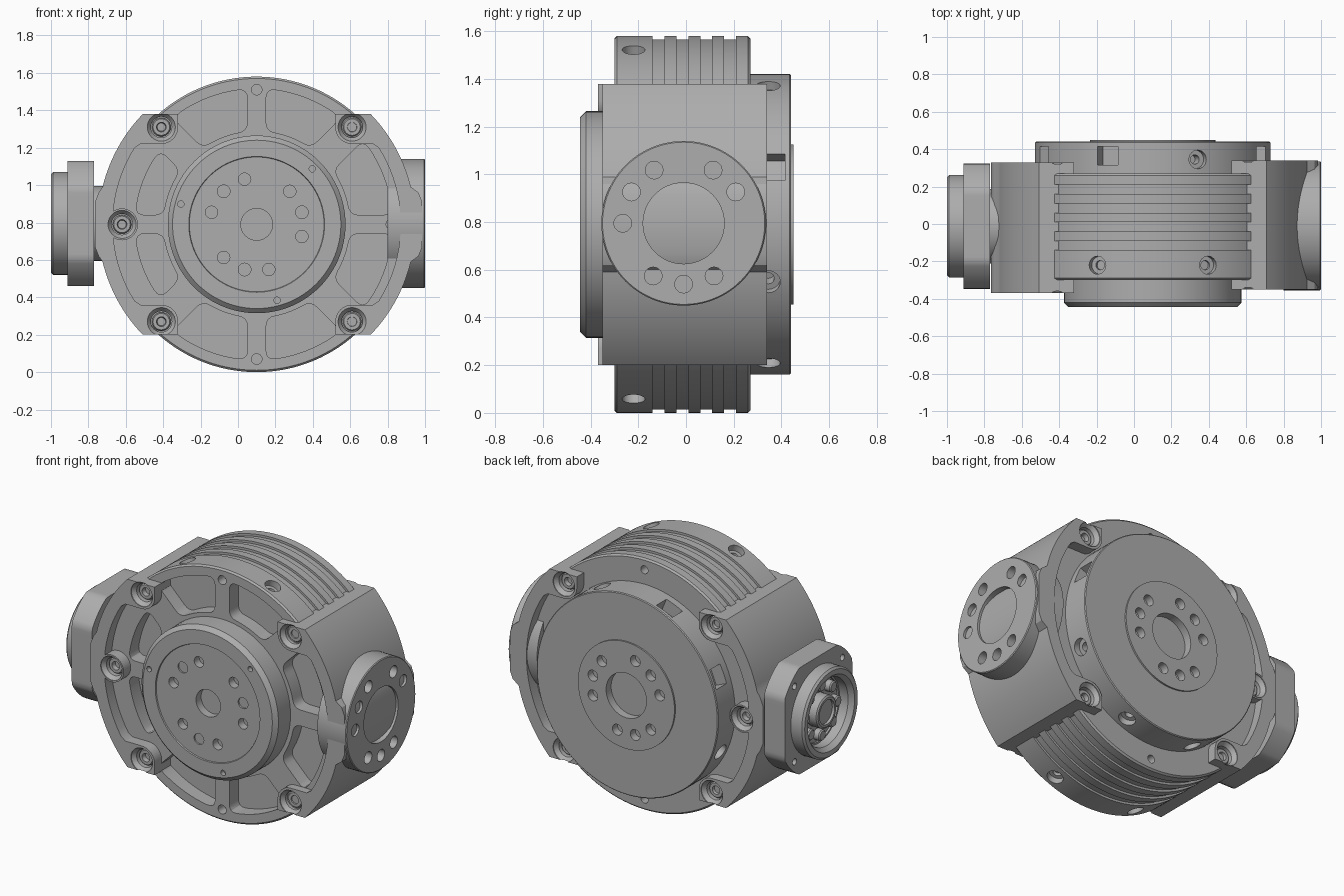
import bpy, bmesh
from math import sin, cos, asin, radians, pi
from mathutils import Vector, Matrix

if "Cube" in bpy.data.objects:
    bpy.data.objects.remove(bpy.data.objects["Cube"])

CX, CZ = 0.1, 0.79          # main axis, running along y
FRONT, BACK = Vector((0, -1, 0)), Vector((0, 1, 0))

grey = bpy.data.materials.new("machined grey")
grey.use_nodes = True
grey.diffuse_color = (0.42, 0.42, 0.42, 1)
grey.node_tree.nodes["Principled BSDF"].inputs["Base Color"].default_value = grey.diffuse_color


def turn(bm, profile, origin, direction, segs=32):
    """Closed solid of revolution; profile is (radius, distance along direction)."""
    m = Matrix.Translation(origin) @ Vector(direction).to_track_quat('Z', 'Y').to_matrix().to_4x4()
    rings = [[bm.verts.new(m @ Vector((r * cos(2 * pi * i / segs), r * sin(2 * pi * i / segs), t)))
              for i in range(segs)] for r, t in profile]
    for a, b in zip(rings, rings[1:]):
        for i in range(segs):
            j = (i + 1) % segs
            bm.faces.new((a[i], a[j], b[j], b[i]))
    bm.faces.new(rings[0])
    bm.faces.new(rings[-1])


def prism(bm, pts, lo, hi, axis='y'):
    """Extrude a flat outline along x or y."""
    def place(p, t):
        return (p[0], t, p[1]) if axis == 'y' else (t, p[0], p[1])
    a = [bm.verts.new(place(p, lo)) for p in pts]
    b = [bm.verts.new(place(p, hi)) for p in pts]
    bm.faces.new(a)
    bm.faces.new(b)
    for i in range(len(pts)):
        j = (i + 1) % len(pts)
        bm.faces.new((a[i], a[j], b[j], b[i]))


def make_object(name, bm):
    bmesh.ops.recalc_face_normals(bm, faces=bm.faces)
    me = bpy.data.meshes.new(name)
    bm.to_mesh(me)
    bm.free()
    ob = bpy.data.objects.new(name, me)
    bpy.context.collection.objects.link(ob)
    return ob


def finish(name, bm, cut=None):
    """Create the part, apply its cuts and shade it."""
    ob = make_object(name, bm)
    if cut:
        cutter = make_object(name + "_cutter", cut)
        cutter.hide_render = True
        mod = ob.modifiers.new("cuts", 'BOOLEAN')
        mod.operation, mod.solver, mod.object = 'DIFFERENCE', 'EXACT', cutter
        dg = bpy.context.evaluated_depsgraph_get()
        ob.data = bpy.data.meshes.new_from_object(ob.evaluated_get(dg))
        ob.modifiers.clear()
        bpy.data.objects.remove(cutter)
    ob.data.materials.clear()
    ob.data.materials.append(grey)
    bpy.ops.object.select_all(action='DESELECT')
    ob.select_set(True)
    bpy.context.view_layer.objects.active = ob
    bpy.ops.object.shade_smooth_by_angle(angle=radians(30))
    return ob


def polar(r, a, y=None):
    x, z = CX + r * cos(a), CZ + r * sin(a)
    return Vector((x, z)) if y is None else Vector((x, y, z))


def hole(bm, r, origin, direction, depth, segs=24):
    turn(bm, [(r, -0.03), (r, depth)], origin, direction, segs)


def pocket(a, b, wa, wb, r0, r1, rad=0.05):
    """Rounded sector between two spokes of half widths wa and wb."""
    def edge(r, first):
        return a + asin(wa / r) if first else b - asin(wb / r)
    pts = []
    for r, first in ((r1, True), (r1, False), (r0, False), (r0, True)):
        inward = rad if r == r0 else -rad
        s = 1 if first else -1
        c = polar(r, edge(r, first))
        on_side = polar(r + inward, edge(r + inward, first))
        on_arc = polar(r, edge(r, first) + s * rad / r)
        p, q = (on_side, on_arc) if first == (r == r1) else (on_arc, on_side)
        pts += [p * (1 - t) ** 2 + c * 2 * t * (1 - t) + q * t * t for t in (0, .25, .5, .75, 1)]
        if first == (r == r1):      # follow the arc to the next corner
            lo, hi = edge(r, first) + s * rad / r, edge(r, not first) - s * rad / r
            pts += [polar(r, lo + (hi - lo) * k / 8) for k in range(1, 8)]
    return pts


# Drum with cooling grooves, face pockets and radial screw holes
drum, cut = bmesh.new(), bmesh.new()
profile = [(0.78, -0.30), (0.79, -0.29)]
for k in range(4):
    y = -0.14 + 0.1 * k
    profile += [(0.79, y), (0.776, y), (0.776, y + 0.05), (0.79, y + 0.05)]
profile += [(0.79, 0.26), (0.78, 0.27)]
turn(drum, profile, (CX, 0, CZ), BACK, 128)
for k in range(8):
    a, straight = k * pi / 4, k % 2 == 0
    wa, wb = (0.05, 0.085) if straight else (0.085, 0.05)
    outer = 0.65 if k in (3, 4) else 0.725
    prism(cut, pocket(a, a + pi / 4, wa, wb, 0.5, outer), -0.33, -0.21)
for k in range(4):
    hole(cut, 0.028, polar(0.72, k * pi / 2, -0.30), BACK, 0.06)
    hole(cut, 0.025, polar(0.72, k * pi / 2, 0.27), FRONT, 0.06)
for a in (68, 112, 248, 292):
    d = polar(1, radians(a), 0) - Vector((CX, 0, CZ))
    turn(cut, [(0.048, -0.02), (0.048, 0.04), (0.025, 0.04), (0.025, 0.06)],
         polar(0.79, radians(a), -0.22), -d, 24)
finish("drum", drum, cut)

# Front output boss with its bolt circle
RING = [45 + 60 * k for k in range(6)]
PINS = [15, 135, 255]
boss, cut = bmesh.new(), bmesh.new()
turn(boss, [(0.475, 0.25), (0.475, 0.42), (0.45, 0.445), (0.363, 0.445), (0.36, 0.438)],
     (CX, 0, CZ), FRONT, 96)
hole(cut, 0.085, (CX, -0.438, CZ), BACK, 0.05, 32)
for a in RING:
    hole(cut, 0.033, polar(0.25, radians(a), -0.438), BACK, 0.05)
for a in PINS:
    hole(cut, 0.034, polar(0.25, radians(a), -0.438), BACK, 0.01)
    hole(cut, 0.017, polar(0.42, radians(a + 30), -0.445), BACK, 0.03, 16)
finish("front_boss", boss, cut)

# Rear cover with rim holes, rim slots and a raised hub
cover, cut = bmesh.new(), bmesh.new()
turn(cover, [(0.63, 0.25), (0.63, 0.435), (0.625, 0.44), (0.335, 0.44), (0.335, 0.45)],
     (CX, 0, CZ), BACK, 96)
hole(cut, 0.14, (CX, 0.45, CZ), FRONT, 0.05, 48)
for a in RING + PINS:
    hole(cut, 0.034, polar(0.24, radians(a), 0.45), FRONT, 0.05)
for k in range(8):
    a = radians(22.5 + 45 * k)
    if k in (0, 2, 3):
        m = (Matrix.Translation(polar(0.62, a, 0.365)) @ Matrix.Rotation(-a, 4, 'Y')
             @ Matrix.Diagonal((0.14, 0.1, 0.12, 1)))
        bmesh.ops.create_cube(cut, size=1, matrix=m)
    else:
        d = polar(1, a, 0) - Vector((CX, 0, CZ))
        turn(cut, [(0.05, -0.02), (0.05, 0.04), (0.025, 0.04), (0.025, 0.1)],
             polar(0.63, a, 0.345), -d, 24)
finish("rear_cover", cover, cut)

# Side brackets that clamp the drum
R_OUT, R_IN, TOP, LIP, BOLT = 0.848, 0.77, 0.59, 0.43, Vector((0.51, 0.52))


def bracket(name, side, lo, hi, flare, lobe):
    # upper half of the outline as (outward, up), mirrored below
    start, end = asin(0.2 / R_OUT), asin(TOP / R_OUT)
    half = [(flare, 0.12), (flare - 0.02, 0.17)]
    half += [(R_OUT * cos(a), R_OUT * sin(a))
             for a in [start + (end - start) * k / 14 for k in range(15)]]
    half += [(BOLT.x - 0.09, TOP)]
    half += [(BOLT.x + 0.09 * cos(a), BOLT.y + 0.09 * sin(a))
             for a in [pi + pi / 2 * k / 8 for k in range(9)]]
    stop = asin((LIP - 0.02) / R_IN)
    half += [(R_IN * cos(stop) - 0.03, LIP)]
    half += [(R_IN * cos(a), R_IN * sin(a)) for a in [stop * (1 - k / 10) for k in range(10)]]
    outline = half + [(R_IN, 0)] + [(u, -v) for u, v in reversed(half)]
    bm, cut = bmesh.new(), bmesh.new()
    prism(bm, [(CX + side * u, CZ + v) for u, v in outline], lo, hi)
    seats = [(BOLT.x, BOLT.y), (BOLT.x, -BOLT.y)] + ([(0.72, 0)] if lobe else [])
    screws = bmesh.new()
    for u, v in seats:
        for y, d in ((lo, BACK), (hi, FRONT)):
            spot = Vector((CX + side * u, y, CZ + v))
            turn(cut, [(0.075, -0.01), (0.075, 0.005), (0.056, 0.03), (0.056, 0.1)], spot, d)
            turn(screws, [(0.05, 0.12), (0.05, 0.05), (0.044, 0.042), (0.026, 0.042), (0.022, 0.07)],
                 spot, d, 24)
    finish(name, bm, cut)
    finish(name + "_screws", screws)
    if lobe:
        ear, cut = bmesh.new(), bmesh.new()
        spot = Vector((CX + side * 0.72, 0, CZ))
        turn(ear, [(0.085, lo), (0.085, hi)], spot, BACK, 40)
        for y, d in ((lo, BACK), (hi, FRONT)):
            turn(cut, [(0.075, -0.01), (0.075, 0.005), (0.056, 0.03), (0.056, 0.1)],
                 spot + BACK * y, d)
        finish(name + "_middle_ear", ear, cut)


bracket("left_bracket", 1, -0.35, 0.34, 0.885, False)
bracket("right_bracket", -1, -0.37, 0.33, 0.865, True)

# Left side mounting hub with bolt circle
HY, HZ = -0.01, 0.795
hub, cut = bmesh.new(), bmesh.new()
turn(hub, [(0.345, 0.8), (0.345, 0.995), (0.34, 1.0)], (0, HY, HZ), (1, 0, 0), 96)
hole(cut, 0.17, (1, HY, HZ), (-1, 0, 0), 0.08, 48)
for a in (31, 61, 119, 149, 180, 240, 270, 300):
    spot = (1, HY + 0.255 * cos(radians(a)), HZ + 0.255 * sin(radians(a)))
    hole(cut, 0.037, spot, (-1, 0, 0), 0.06)
finish("left_hub", hub, cut)

# Right side connector: clipped square flange, open cap, inner bearing
FY = -0.012
flange, cut = bmesh.new(), bmesh.new()
outline = []
for k in range(96):
    a = 2 * pi * k / 96
    r = min(0.385, 0.335 / max(abs(cos(a)), abs(sin(a))))
    outline.append((FY + r * cos(a), HZ + r * sin(a)))
prism(flange, outline, -0.912, -0.77, 'x')
for k in range(4):
    a = pi / 4 + k * pi / 2
    hole(cut, 0.02, (-0.912, FY + 0.335 * cos(a), HZ + 0.335 * sin(a)), (1, 0, 0), 0.04, 16)
hole(cut, 0.2, (-0.912, FY, HZ), (1, 0, 0), 0.02, 48)
finish("connector_flange", flange, cut)

neck = bmesh.new()
turn(neck, [(0.2, 0.7), (0.2, 0.78)], (0, FY, HZ), (-1, 0, 0), 48)
finish("connector_neck", neck)

cap = bmesh.new()
turn(cap, [(0.275, 0.9), (0.275, 0.988), (0.263, 1.0), (0.232, 1.0), (0.21, 0.97), (0.21, 0.9),
           (0.1, 0.9), (0.1, 0.965), (0.09, 0.972), (0.075, 0.972), (0.075, 0.955)],
     (0, FY, HZ), (-1, 0, 0), 64)
finish("connector_cap", cap)

bearing = bmesh.new()
for k in range(8):
    a = k * pi / 4
    spot = (0, FY + 0.155 * cos(a), HZ + 0.155 * sin(a))
    turn(bearing, [(0.035, 0.88), (0.035, 0.935), (0.028, 0.942)], spot, (-1, 0, 0), 20)
finish("connector_studs", bearing)
